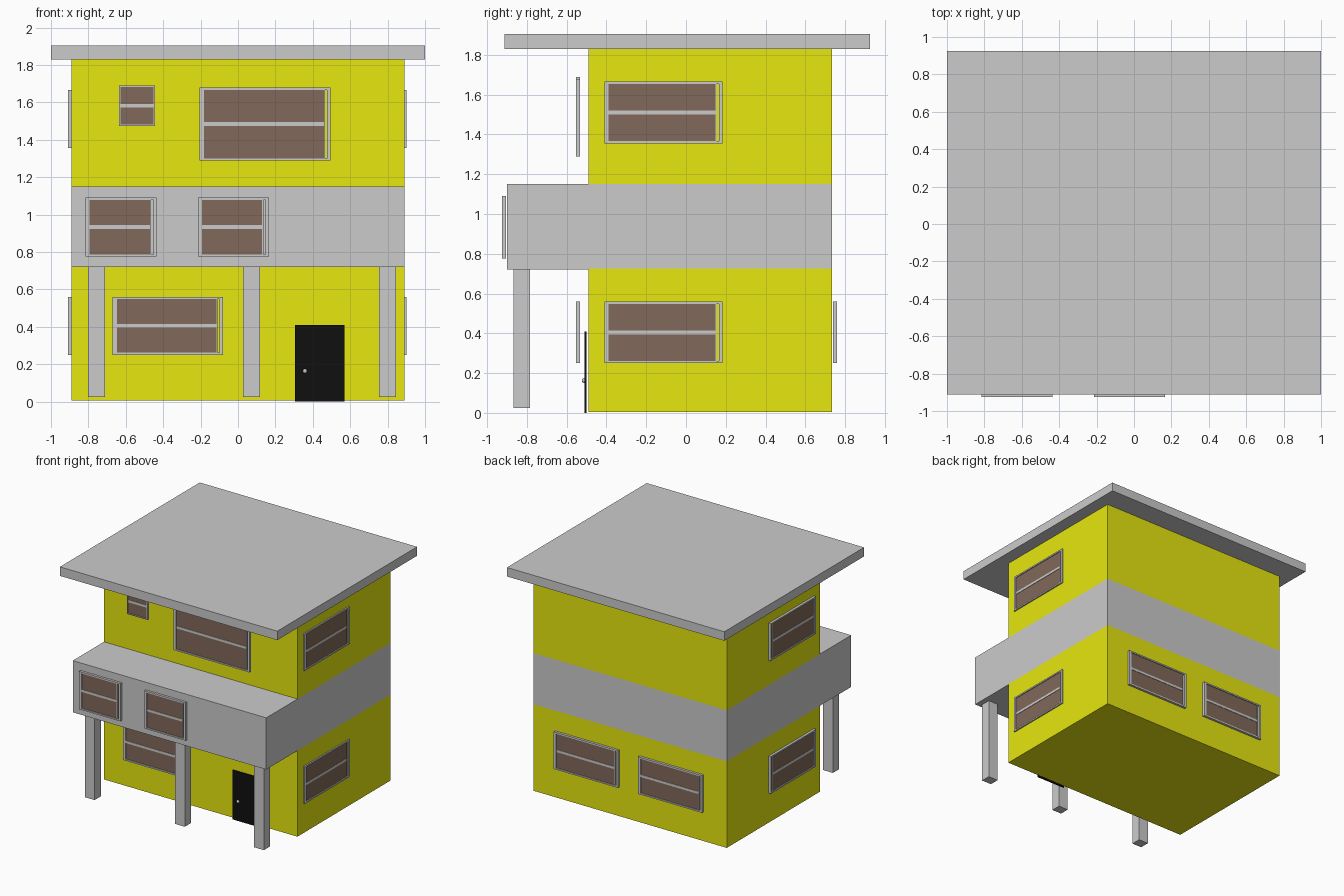
import bpy, bmesh
from math import radians
from mathutils import Matrix, Vector

if "Cube" in bpy.data.objects:
    bpy.data.objects.remove(bpy.data.objects["Cube"])


def material(name, rgb):
    m = bpy.data.materials.new(name)
    m.diffuse_color = (*rgb, 1)
    m.use_nodes = True
    m.node_tree.nodes["Principled BSDF"].inputs["Base Color"].default_value = m.diffuse_color
    return m


YELLOW = material("yellow_paint", (0.8, 0.8, 0.005))
BROWN = material("brown_glass", (0.22, 0.14, 0.10))
BLACK = material("black_paint", (0.005, 0.005, 0.005))


def boxes(name, spans, mat=None, matrix=Matrix()):
    """One object made of boxes, each given as (x0, x1, y0, y1, z0, z1)."""
    bm = bmesh.new()
    for x0, x1, y0, y1, z0, z1 in spans:
        centre = Vector((x0 + x1, y0 + y1, z0 + z1)) / 2
        size = Matrix.Diagonal((x1 - x0, y1 - y0, z1 - z0, 1))
        bmesh.ops.create_cube(bm, size=1, matrix=Matrix.Translation(centre) @ size)
    mesh = bpy.data.meshes.new(name)
    bm.to_mesh(mesh)
    bm.free()
    obj = bpy.data.objects.new(name, mesh)
    obj.matrix_world = matrix
    if mat:
        mesh.materials.append(mat)
    bpy.context.collection.objects.link(obj)
    return obj


def window(name, centre, width, height, turn=0, gap=0.012):
    """Framed window with a sash that stops short of the right jamb."""
    w, h, d = width / 2, height / 2, 0.01
    edge, rail = (0.022, 0.012) if gap else (0.008, 0.008)
    right = w - 0.018 if gap else w - edge
    sash = right - gap
    place = Matrix.Translation(centre) @ Matrix.Rotation(radians(turn), 4, 'Z')
    frame = [
        (-w, -w + edge, -d, d, -h, h),                   # left jamb
        (right, w, -d, d, -h, h),                        # right jamb
        (-w + edge, right, -d, d, h - rail, h),          # head
        (-w + edge, right, -d, d, -h, -h + rail),        # sill
        (-w + edge, sash, -0.006, 0.006, -0.01, 0.01),   # middle bar
    ]
    if gap:                                              # sash stile
        frame.append((sash - 0.006, sash, -0.006, 0.006, -h + rail, h - rail))
    boxes(name + "_frame", frame, None, place)
    boxes(name + "_glass", [(-w + edge, sash - (0.006 if gap else 0),
                             -0.003, 0.003, -h + rail, h - rail)], BROWN, place)


# Storeys, projecting middle floor and roof
boxes("lower_walls", [(-0.89, 0.89, -0.49, 0.735, 0.005, 0.725)], YELLOW)
boxes("middle_storey", [(-0.89, 0.89, -0.90, 0.735, 0.72, 1.15)])
boxes("upper_walls", [(-0.89, 0.89, -0.49, 0.735, 1.15, 1.83)], YELLOW)
boxes("roof_slab", [(-1, 1, -0.912, 0.925, 1.83, 1.905)])

# Columns under the overhang
for i, x in enumerate((-0.757, 0.073, 0.80)):
    boxes(f"column_{i + 1}", [(x - 0.045, x + 0.045, -0.867, -0.785, 0.025, 0.72)])

# Front windows
window("upper_small_window", (-0.54, -0.544, 1.582), 0.19, 0.215, gap=0)
window("upper_large_window", (0.145, -0.544, 1.484), 0.70, 0.39)
window("lower_front_window", (-0.375, -0.544, 0.405), 0.59, 0.31)
for i, x in enumerate((-0.625, -0.025)):
    window(f"middle_window_{i + 1}", (x, -0.915, 0.933), 0.38, 0.315)

# Side windows on two storeys, back windows on the ground floor
for floor, z in (("lower", 0.405), ("upper", 1.51)):
    window(f"{floor}_right_window", (0.891, -0.113, z), 0.595, 0.31, 90)
    window(f"{floor}_left_window", (-0.90, -0.113, z), 0.595, 0.31, 90)
for i, x in enumerate((0.39, -0.385)):
    window(f"back_window_{i + 1}", (x, 0.75, 0.405), 0.59, 0.31, 180)

# Door and knob
boxes("door", [(0.305, 0.57, -0.509, -0.50, 0, 0.41)], BLACK)
bpy.ops.mesh.primitive_uv_sphere_add(segments=16, ring_count=8, radius=0.012,
                                     location=(0.358, -0.512, 0.163))
bpy.context.object.name = "door_knob"
bpy.ops.object.shade_smooth()
